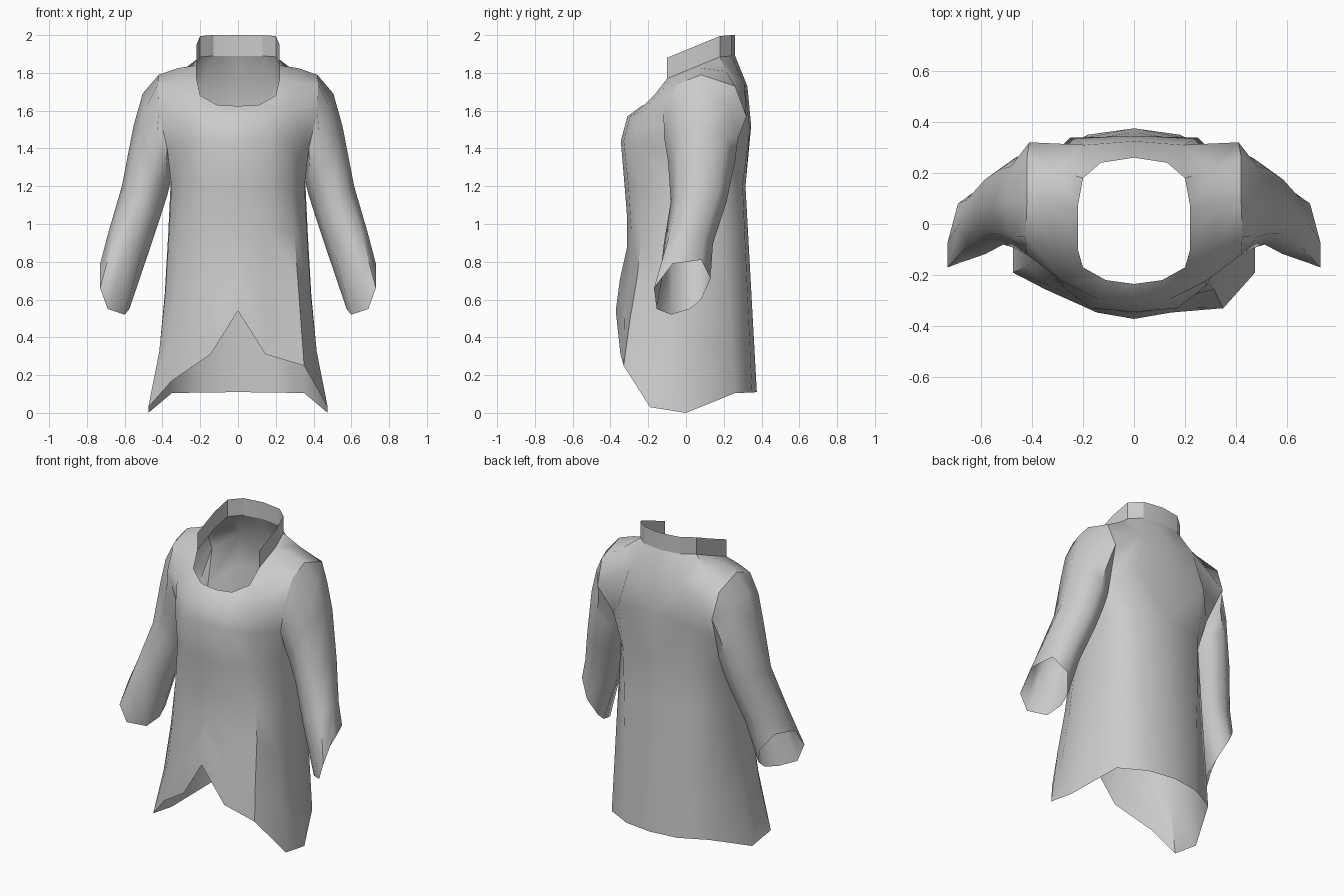
import bpy, bmesh, math
from mathutils import Vector as V

if "Cube" in bpy.data.objects:
    bpy.data.objects.remove(bpy.data.objects["Cube"])


def make(name, build, mirror=False, angle=45):
    """Make an open cloth mesh, optionally mirrored, shaded smooth with sharp creases."""
    bm = bmesh.new()
    build(bm)
    if mirror:
        geom = bmesh.ops.duplicate(bm, geom=bm.verts[:] + bm.edges[:] + bm.faces[:])["geom"]
        for v in [g for g in geom if isinstance(g, bmesh.types.BMVert)]:
            v.co.x *= -1
        bmesh.ops.reverse_faces(bm, faces=[g for g in geom if isinstance(g, bmesh.types.BMFace)])
    bmesh.ops.remove_doubles(bm, verts=bm.verts, dist=0.002)
    bmesh.ops.recalc_face_normals(bm, faces=bm.faces)
    me = bpy.data.meshes.new(name)
    bm.to_mesh(me)
    bm.free()
    ob = bpy.data.objects.new(name, me)
    bpy.context.collection.objects.link(ob)
    bpy.ops.object.select_all(action='DESELECT')
    ob.select_set(True)
    bpy.context.view_layer.objects.active = ob
    bpy.ops.object.shade_smooth_by_angle(angle=math.radians(angle))
    return ob


def loft(bm, rows, closed=False):
    rows = [[bm.verts.new(p) for p in r] for r in rows]
    for a, b in zip(rows, rows[1:]):
        n = len(a)
        for i in range(n if closed else n - 1):
            j = (i + 1) % n
            bm.faces.new((a[i], a[j], b[j], b[i]))


# Half loops, ordered from front centre round the side to back centre
NECK = [(0, -.235, 1.625), (.11, -.22, 1.63), (.2, -.17, 1.68), (.22, -.1, 1.77),
        (.22, .07, 1.84), (.2, .18, 1.885), (.13, .24, 1.89), (0, .26, 1.89)]
YOKE = [(0, -.31, 1.57), (.14, -.295, 1.57), (.28, -.225, 1.6), (.32, -.09, 1.75),
        (.32, .08, 1.825), (.3, .21, 1.81), (.19, .31, 1.74), (0, .325, 1.73)]
CHEST = {0: (0, -.345, 1.44), 1: (.17, -.33, 1.44), 2: (.28, -.245, 1.42),
         6: (.25, .338, 1.5), 7: (0, .345, 1.52)}
# Armhole, from the shoulder top forwards and round under the arm
ARM = [(.42, .08, 1.79), (.425, -.05, 1.74), (.42, -.12, 1.6), (.375, -.1, 1.4),
       (.355, .05, 1.25), (.37, .22, 1.38), (.41, .32, 1.57), (.42, .26, 1.73)]
WAIST = [(0, -.325, 1.2), (.17, -.305, 1.2), (.28, -.22, 1.2), (.352, -.08, 1.2),
         ARM[4], (.34, .18, 1.2), (.24, .3, 1.2), (0, .315, 1.2)]
HEM = [(0, -.372, .54), (.145, -.347, .31), (.35, -.33, .25), (.475, -.19, .03),
       (.475, 0, 0), (.35, .26, .105), (.18, .35, .108), (0, .375, .11)]


def coat(bm):
    for s in (1, -1):
        hem = [V(p) for p in HEM]
        if s < 0:                                   # left flap swings back
            hem[2] = V((.35, -.255, .17))
        cache = {}

        def face(*pts):
            vs = []
            for p in pts:
                k = tuple(p)
                if k not in cache:
                    cache[k] = bm.verts.new((k[0] * s, k[1], k[2]))
                vs.append(cache[k])
            bm.faces.new(vs)

        # neck down to the yoke, then out to the chest and armhole
        for i in range(7):
            face(NECK[i], NECK[i + 1], YOKE[i + 1], YOKE[i])
        C = dict(CHEST)
        C[3], C[5] = ARM[3], ARM[5]
        for i in (0, 1, 6):
            face(YOKE[i], YOKE[i + 1], C[i + 1], C[i])
        for y, a in ((2, 2), (3, 1), (4, 0)):
            face(YOKE[y], YOKE[y + 1], ARM[(a - 1) % 8], ARM[a])
        face(YOKE[5], YOKE[6], ARM[6], ARM[7])
        face(YOKE[2], ARM[2], ARM[3], C[2])
        face(YOKE[6], C[6], ARM[5], ARM[6])
        # chest to waist, with gussets under the arm
        for i in (0, 1, 2, 5, 6):
            face(C[i], C[i + 1], WAIST[i + 1], WAIST[i])
        face(ARM[3], ARM[4], WAIST[3])
        face(ARM[4], ARM[5], WAIST[5])
        # skirt panels, pinched in at mid height and flared at the hem
        rows = [WAIST]
        for t, front, side in ((.25, .025, -.015), (.5, .035, -.027), (.75, .01, -.027)):
            row = [V(a).lerp(b, t) for a, b in zip(WAIST, hem)]
            for i, k in enumerate((1, 1, .5)):
                row[i].y += front * k
            row[3].x += side
            row[4].x += side
            rows.append([tuple(p) for p in row])
        rows.append([tuple(p) for p in hem])
        for a, b in zip(rows, rows[1:]):
            for i in range(7):
                face(a[i], a[i + 1], b[i + 1], b[i])


make("coat_body", coat)

# Sleeve: rings between outer and inner points, ending in a slanted open cuff
CUFF = [(.73, -.07, .79), (.73, -.17, .66), (.69, -.155, .55), (.6, -.08, .52),
        (.575, .02, .55), (.575, .08, .6), (.62, .13, .71), (.69, .08, .81)]
RINGS = [((.505, .09, 1.69), (.36, .07, 1.21), .195),
         ((.553, .09, 1.52), (.375, .075, 1.15), .178),
         ((.615, .07, 1.2), (.41, .065, 1.04), .148),
         ((.685, 0, .96), (.48, .025, .83), .13)]


def sleeve(bm):
    rows = [ARM]
    for o, i, d in RINGS:
        o, i = V(o), V(i)
        rows.append([(o + i) / 2 + (o - i) / 2 * math.cos(k * math.pi / 4)
                     + V((0, -d, 0)) * math.sin(k * math.pi / 4) for k in range(8)])
    loft(bm, rows + [CUFF], closed=True)


make("sleeves", sleeve, mirror=True, angle=58)


# Standing collar band, open at the front
def collar(bm):
    base = NECK[3:]
    loft(bm, [base, [(x, y, z + .11) for x, y, z in base]])


make("collar", collar, mirror=True, angle=20)
